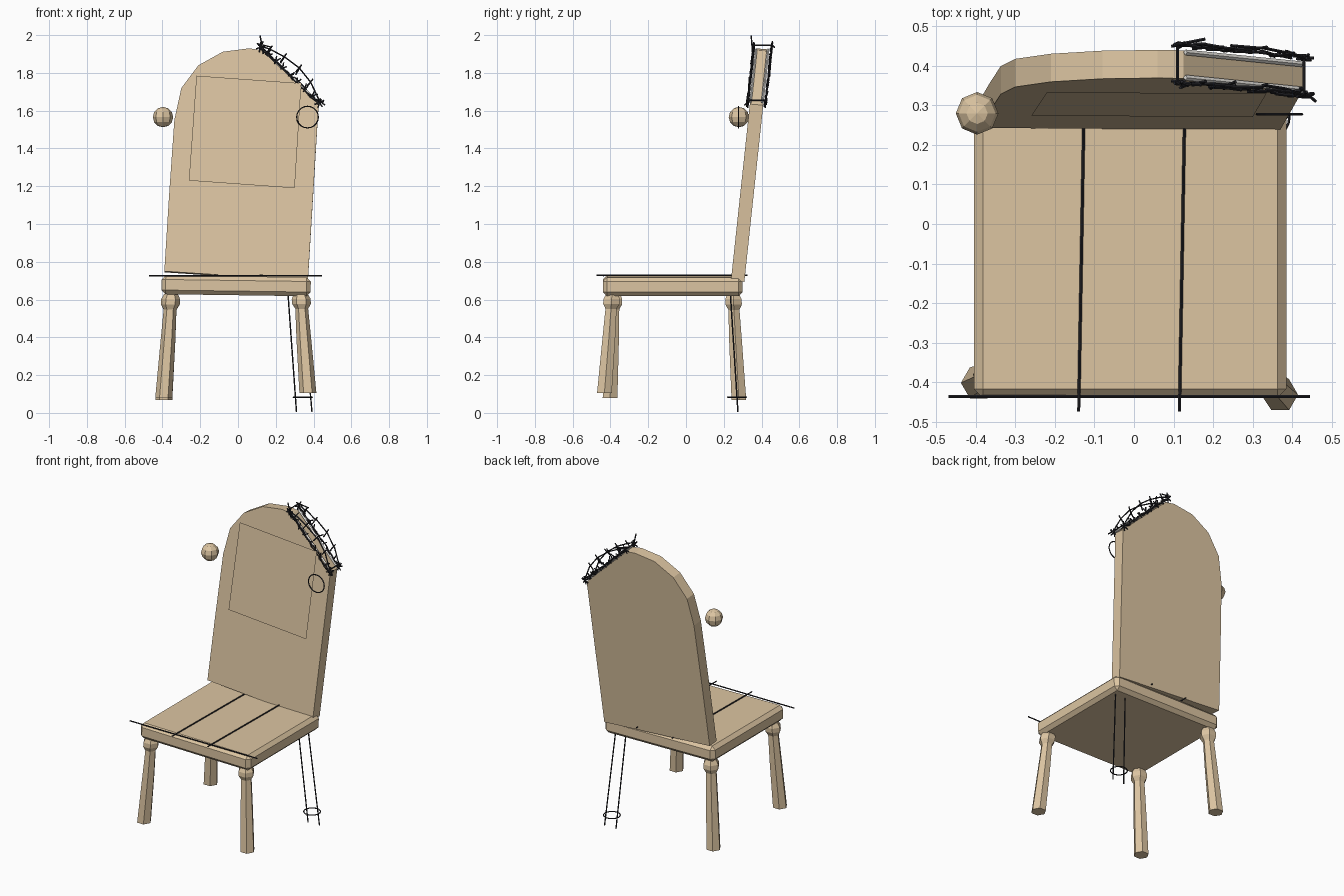
import bpy, bmesh, math, random
from mathutils import Vector, Matrix

if "Cube" in bpy.data.objects:
    bpy.data.objects.remove(bpy.data.objects["Cube"])

random.seed(4)


def material(name, rgb):
    m = bpy.data.materials.new(name)
    m.diffuse_color = (*rgb, 1)
    m.use_nodes = True
    m.node_tree.nodes["Principled BSDF"].inputs["Base Color"].default_value = m.diffuse_color
    return m


TAN = material("tan", (0.72, 0.56, 0.36))
INK = material("ink", (0.02, 0.02, 0.025))
PALE = material("pale", (0.8, 0.78, 0.74))


def finish(name, bm, mat):
    bmesh.ops.recalc_face_normals(bm, faces=bm.faces)
    me = bpy.data.meshes.new(name)
    bm.to_mesh(me)
    bm.free()
    me.materials.append(mat)
    ob = bpy.data.objects.new(name, me)
    bpy.context.collection.objects.link(ob)
    return ob


def rods(name, segments, r=0.004, sides=5, mat=INK):
    """One mesh of straight thin rods, each given by two end points."""
    bm = bmesh.new()
    for a, b in segments:
        a, b = Vector(a), Vector(b)
        d = b - a
        rot = d.to_track_quat('Z', 'Y').to_matrix().to_4x4()
        bmesh.ops.create_cone(bm, cap_ends=True, segments=sides, radius1=r, radius2=r,
                              depth=d.length, matrix=Matrix.Translation((a + b) / 2) @ rot)
    return finish(name, bm, mat)


def leg(name, top, foot):
    """Six-sided leg: rings of (share of height, radius) with a collar at the top."""
    top, foot = Vector(top), Vector(foot)
    bm = bmesh.new()
    rings = []
    for t, r in ((0, 0.036), (0.05, 0.05), (0.1, 0.05), (0.15, 0.034), (0.45, 0.039), (1, 0.045)):
        c = top.lerp(foot, t)
        c.xy = top.xy.lerp(foot.xy, t ** 1.1)
        rings.append([bm.verts.new(c + Vector((r * math.cos(k * math.pi / 3),
                                               r * math.sin(k * math.pi / 3), 0))) for k in range(6)])
    for lo, hi in zip(rings, rings[1:]):
        for k in range(6):
            bm.faces.new((lo[k], lo[k - 1], hi[k - 1], hi[k]))
    bm.faces.new(rings[0])
    bm.faces.new(rings[-1])
    return finish(name, bm, TAN)


def ring(name, loc, r, rot=(0, 0, 0)):
    bpy.ops.mesh.primitive_torus_add(major_segments=20, minor_segments=5, major_radius=r,
                                     minor_radius=0.0035, location=loc, rotation=rot)
    bpy.context.object.name = name
    bpy.context.object.data.materials.append(INK)


def front_y(z):
    """Depth of the leaning backrest's front face at height z."""
    return 0.24 + 0.107 * (z - 0.72)


# Seat: chamfered board, slightly tilted
bm = bmesh.new()
bmesh.ops.create_cube(bm, size=1, matrix=Matrix.Translation((-0.01, -0.07, 0.673))
                      @ Matrix.Rotation(math.radians(0.8), 4, 'Y') @ Matrix.Diagonal((0.79, 0.74, 0.1, 1)))
bmesh.ops.bevel(bm, geom=bm.edges[:], offset=0.022, segments=1, affect='EDGES')
finish("seat", bm, TAN)

# Backrest: leaning slab with one corner cut off
outline = [(-0.39, 0.75), (-0.365, 1.15), (-0.337, 1.55), (-0.30, 1.72), (-0.21, 1.84), (-0.08, 1.912),
           (0.06, 1.93), (0.125, 1.92), (0.427, 1.635), (0.37, 0.70)]
bm = bmesh.new()
face = bm.faces.new([bm.verts.new((x, front_y(z), z)) for x, z in outline])
ext = bmesh.ops.extrude_face_region(bm, geom=[face])
bmesh.ops.translate(bm, vec=(0, 0.071, -0.006),
                    verts=[v for v in ext["geom"] if isinstance(v, bmesh.types.BMVert)])
finish("backrest", bm, TAN)

# Flat square panel in front of the backrest
bm = bmesh.new()
bm.faces.new([bm.verts.new((x, front_y(z) - 0.02, z))
              for x, z in ((-0.26, 1.23), (0.30, 1.19), (0.335, 1.745), (-0.22, 1.785))])
finish("back_panel", bm, TAN)

# Three solid legs
leg("front_left_leg", (-0.355, -0.38, 0.63), (-0.393, -0.402, 0.08))
leg("front_right_leg", (0.333, -0.392, 0.63), (0.37, -0.432, 0.105))
leg("back_left_leg", (-0.355, 0.25, 0.63), (-0.393, 0.28, 0.068))

# Sketched fourth leg
rods("sketch_leg_lines", [((0.265, 0.235, 0.63), (0.31, 0.275, 0.004)),
                          ((0.338, 0.235, 0.63), (0.392, 0.275, 0.004))])
ring("sketch_leg_foot", (0.343, 0.27, 0.083), 0.05)

# Knob on the left, sketched knob ring on the right
bpy.ops.mesh.primitive_uv_sphere_add(segments=8, ring_count=6, radius=0.054, location=(-0.397, 0.28, 1.566))
bpy.context.object.name = "left_knob"
bpy.context.object.data.materials.append(TAN)
ring("sketch_right_knob", (0.368, 0.278, 1.566), 0.057, (math.pi / 2, 0, 0))

# Plank lines and front edge line on the seat
rods("seat_lines", [((-0.47, -0.437, 0.725), (0.445, -0.437, 0.725)),
                    ((-0.14, -0.475, 0.728), (-0.126, 0.325, 0.728)),
                    ((0.115, -0.475, 0.728), (0.129, 0.325, 0.728))])

# Sketched corner: missing arc, cut edge and hatch strokes on both faces
arc = [(0.11, 1.945), (0.17, 1.925), (0.245, 1.885), (0.325, 1.825), (0.385, 1.75), (0.43, 1.655)]
cut_a, cut_b = Vector((0.12, 1.935)), Vector((0.43, 1.64))
jit = lambda s: random.uniform(-s, s)
strokes = []


def stroke(p, q, off):
    strokes.append(((p[0], front_y(p[1]) + off + jit(0.006), p[1]),
                    (q[0], front_y(q[1]) + off + jit(0.006), q[1])))


for off in (-0.012, 0.083):
    for p, q in zip(arc, arc[1:]):
        stroke(p, q, off)
    for k in range(9):
        p = cut_a.lerp(cut_b, k / 9)
        q = cut_a.lerp(cut_b, (k + 1.3) / 9.3)
        for _ in range(2):
            stroke((p.x + jit(0.008), p.y + jit(0.008)), (q.x + jit(0.008), q.y + jit(0.008)), off)
    for k in range(9):
        c = cut_a.lerp(cut_b, k / 8)
        a = math.radians(45 + jit(45))
        d = Vector((math.cos(a), math.sin(a))) * random.uniform(0.02, 0.035)
        stroke(c - d * 0.5, c + d, off)
    for x, z in arc[1:-1]:
        stroke((x - 0.02, z - 0.03 + jit(0.01)), (x + 0.012, z + 0.018), off)
    # Knots of strokes where arc and cut meet
    for x, z in (cut_a, cut_b):
        for a in (0.3, 1.3, 2.3):
            d = Vector((math.cos(a), math.sin(a))) * 0.026
            stroke((x - d.x, z - d.y), (x + d.x, z + d.y), off)
strokes.append(((0.135, 0.352, 1.90), (0.117, 0.345, 1.997)))
strokes.append(((0.42, 0.345, 1.66), (0.46, 0.31, 1.63)))
strokes.append(((0.10, 0.452, 1.955), (0.18, 0.468, 1.935)))
# Short strokes across the thickness at both ends
for x, z in (arc[0], arc[-1]):
    strokes.append(((x, front_y(z) - 0.02, z), (x, front_y(z) + 0.09, z)))
rods("sketch_corner", strokes)

# Pale splintered edges on the cut
rods("cut_edges", [((0.13, front_y(1.92) + o, 1.924), (0.425, front_y(1.64) + o, 1.644))
                   for o in (0.002, 0.066)], r=0.007, sides=4, mat=PALE)
